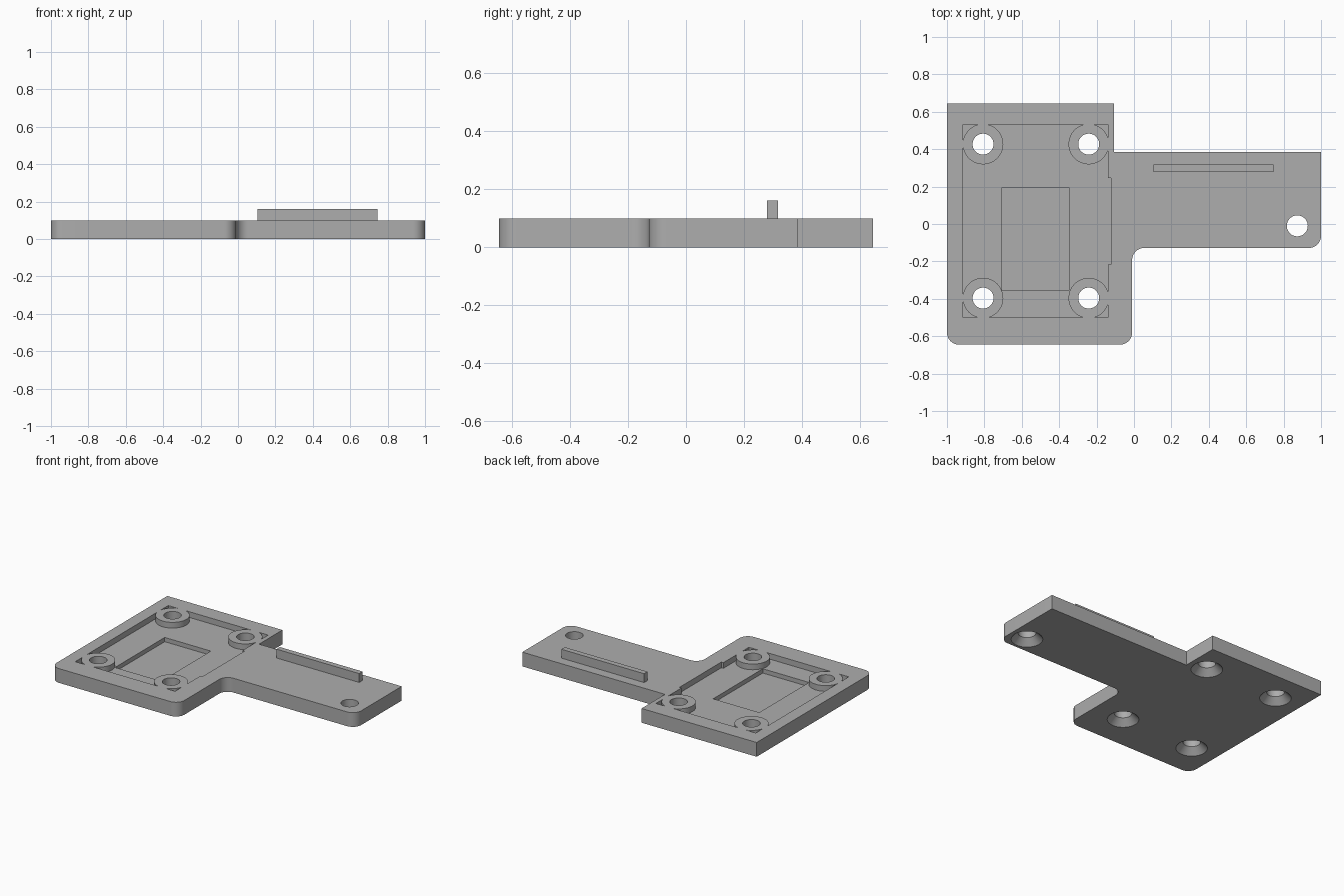
import bpy, math

if "Cube" in bpy.data.objects:
    bpy.data.objects.remove(bpy.data.objects["Cube"])

GREY = (0.42, 0.42, 0.42, 1)
mat = bpy.data.materials.new("grey plastic")
mat.use_nodes = True
mat.diffuse_color = GREY
mat.node_tree.nodes["Principled BSDF"].inputs["Base Color"].default_value = GREY

THICK = 0.1
POCKET_FLOOR = 0.06
RECESS_FLOOR = 0.03
HOLE_R, SINK_R, BOSS_R = 0.056, 0.1, 0.108


def new_object(name, verts, faces):
    mesh = bpy.data.meshes.new(name)
    mesh.from_pydata(verts, [], faces)
    mesh.materials.append(mat)
    obj = bpy.data.objects.new(name, mesh)
    bpy.context.collection.objects.link(obj)
    return obj


def prism(name, outline, z0, z1):
    """Extrude a counter-clockwise outline from z0 to z1."""
    n = len(outline)
    verts = [(x, y, z) for z in (z0, z1) for x, y in outline]
    faces = [tuple(reversed(range(n))), tuple(range(n, 2 * n))]
    faces += [(i, (i + 1) % n, n + (i + 1) % n, n + i) for i in range(n)]
    return new_object(name, verts, faces)


def box(name, x0, x1, y0, y1, z0, z1):
    return prism(name, [(x0, y0), (x1, y0), (x1, y1), (x0, y1)], z0, z1)


def turned(name, x, y, profile, sides=64):
    """Closed solid of revolution about a vertical axis; profile is (radius, z) upwards."""
    verts, faces = [], []
    for r, z in profile:
        for k in range(sides):
            a = 2 * math.pi * k / sides
            verts.append((x + r * math.cos(a), y + r * math.sin(a), z))
    for j in range(len(profile) - 1):
        for k in range(sides):
            a, b = j * sides + k, j * sides + (k + 1) % sides
            faces.append((a, b, b + sides, a + sides))
    faces.append(tuple(reversed(range(sides))))
    faces.append(tuple(range(len(verts) - sides, len(verts))))
    return new_object(name, verts, faces)


def subtract(target, cutter):
    mod = target.modifiers.new("cut", "BOOLEAN")
    mod.operation = "DIFFERENCE"
    mod.solver = "EXACT"
    mod.object = cutter
    bpy.context.view_layer.objects.active = target
    bpy.ops.object.modifier_apply(modifier=mod.name)
    bpy.data.objects.remove(cutter)


def arc(cx, cy, r, start, end, steps=12):
    angles = [math.radians(start + (end - start) * i / steps) for i in range(steps + 1)]
    return [(cx + r * math.cos(a), cy + r * math.sin(a)) for a in angles]


# Base plate outline with rounded front corners and inner fillet
R = 0.065
FRONT, BACK, ARM_FRONT, ARM_BACK, BODY_X = -0.645, 0.645, -0.128, 0.386, -0.01
outline = (arc(-1 + R, FRONT + R, R, 180, 270)
           + arc(BODY_X - R, FRONT + R, R, 270, 360)
           + arc(BODY_X + R, ARM_FRONT - R, R, 180, 90)
           + arc(1 - R, ARM_FRONT + R, R, 270, 360)
           + [(1, ARM_BACK), (-0.107, ARM_BACK), (-0.107, BACK), (-1, BACK)])
plate = prism("mounting_plate", outline, 0, THICK)

# Shallow pocket with a side notch, leaving round bosses standing
corners = [(x, y) for x in (-0.807, -0.242) for y in (-0.396, 0.427)]
pocket = prism("pocket_cutter", [
    (-0.913, -0.5), (-0.138, -0.5), (-0.138, -0.217), (-0.122, -0.217),
    (-0.122, 0.247), (-0.138, 0.247), (-0.138, 0.531), (-0.913, 0.531)],
    POCKET_FLOOR, THICK + 0.1)
for x, y in corners:
    subtract(pocket, turned("boss_cutter", x, y, [(BOSS_R, 0), (BOSS_R, 0.3)]))
subtract(plate, pocket)

# Deeper rectangular recess inside the pocket
subtract(plate, box("recess_cutter", -0.705, -0.347, -0.356, 0.195, RECESS_FLOOR, 0.2))

# Screw holes, countersunk from below
for x, y in corners + [(0.873, -0.01)]:
    subtract(plate, turned("hole_cutter", x, y, [
        (SINK_R + 0.02, -0.02), (HOLE_R, SINK_R - HOLE_R), (HOLE_R, 0.2)]))

# Raised rib on the arm
rib = box("arm_rib", 0.103, 0.745, 0.279, 0.317, THICK - 0.01, 0.162)

# Smooth curved walls, sharp edges
for obj in (plate, rib):
    bpy.ops.object.select_all(action="DESELECT")
    obj.select_set(True)
    bpy.context.view_layer.objects.active = obj
    bpy.ops.object.shade_smooth_by_angle(angle=math.radians(30))
